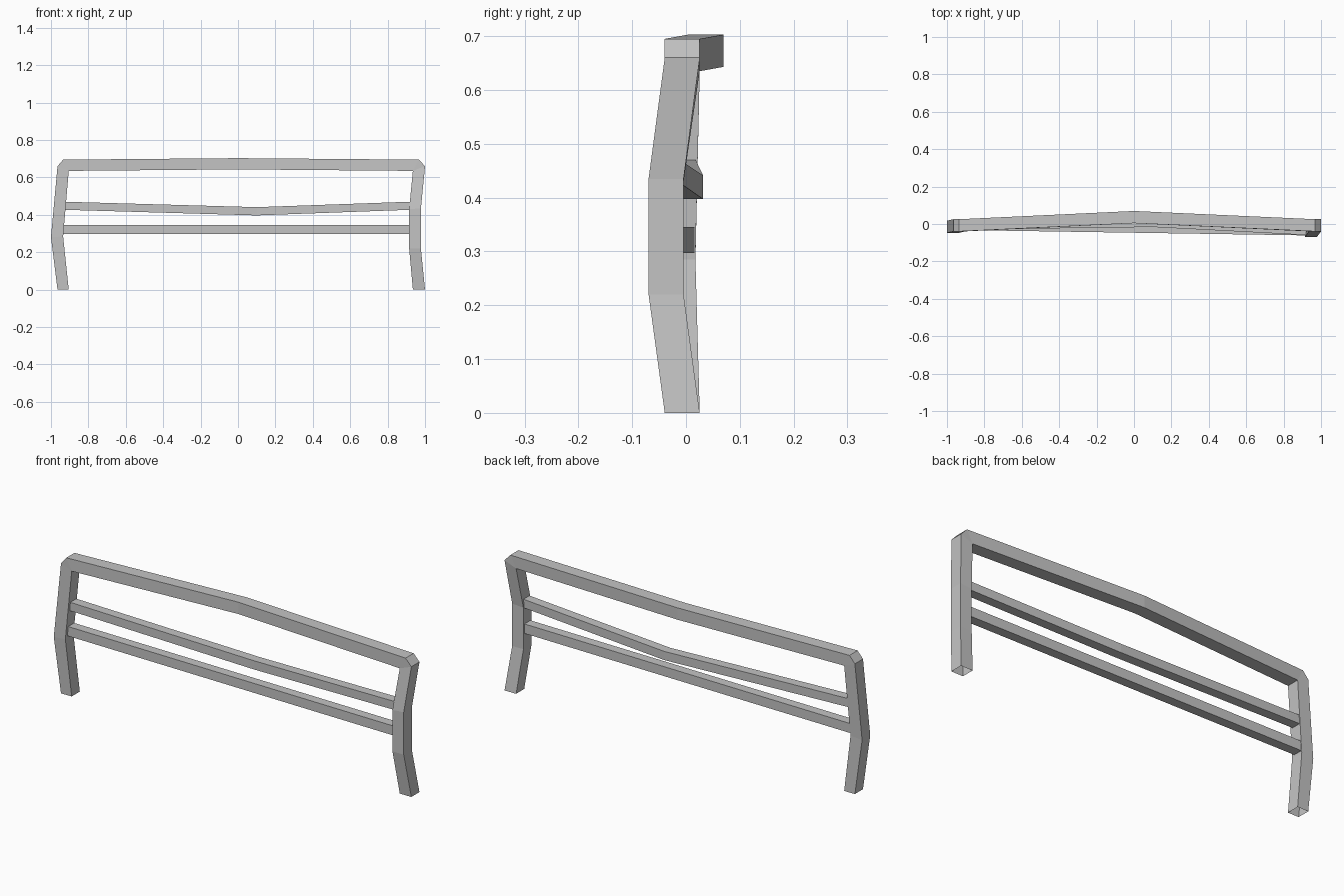
import bpy
import bmesh

cube = bpy.data.objects.get("Cube")
if cube:
    bpy.data.objects.remove(cube, do_unlink=True)

# Plain grey metal
grey = bpy.data.materials.new("grey_metal")
grey.use_nodes = True
colour = (0.55, 0.55, 0.55, 1)
grey.diffuse_color = colour
grey.node_tree.nodes["Principled BSDF"].inputs["Base Color"].default_value = colour


def make_bar(name, stations, depth, capped):
    """Loft a four-sided bar; each station is outer (x, z), inner (x, z), centre y."""
    bm = bmesh.new()
    rings = []
    for (outer_x, outer_z), (inner_x, inner_z), y in stations:
        front, back = y - depth / 2, y + depth / 2
        corners = [(outer_x, front, outer_z), (outer_x, back, outer_z),
                   (inner_x, back, inner_z), (inner_x, front, inner_z)]
        rings.append([bm.verts.new(corner) for corner in corners])
    for ring, following in zip(rings, rings[1:]):
        for i in range(4):
            j = (i + 1) % 4
            bm.faces.new((ring[i], ring[j], following[j], following[i]))
    if capped:
        bm.faces.new(rings[0])
        bm.faces.new(rings[-1])
    # Merge shared inner corners, where the chamfer pivots
    bmesh.ops.remove_doubles(bm, verts=bm.verts[:], dist=0.0005)
    bmesh.ops.recalc_face_normals(bm, faces=bm.faces[:])
    mesh = bpy.data.meshes.new(name)
    bm.to_mesh(mesh)
    bm.free()
    mesh.materials.append(grey)
    bar = bpy.data.objects.new(name, mesh)
    bpy.context.scene.collection.objects.link(bar)
    return bar


def rail_station(x, top, bottom, y):
    return (x, top), (x, bottom), y


# Tubular frame: right leg, chamfered corner, bowed top bar, corner, left leg
end_y = -0.007
left_bend_y = -0.037
make_bar("bent_frame", [
    ((-0.965, 0), (-0.905, 0), end_y),
    ((-1, 0.28), (-0.935, 0.285), -0.015),
    ((-0.965, 0.66), (-0.905, 0.635), end_y),
    ((-0.935, 0.695), (-0.905, 0.635), end_y),
    ((0, 0.703), (0, 0.643), 0.037),
    ((0.967, 0.695), (0.935, 0.635), end_y),
    ((1, 0.66), (0.935, 0.635), end_y),
    ((0.978, 0.435), (0.915, 0.43), left_bend_y),
    ((0.978, 0.22), (0.915, 0.22), left_bend_y),
    ((1, 0), (0.935, 0), end_y),
], depth=0.065, capped=False)

# Sagging middle rail
make_bar("middle_rail", [
    rail_station(-0.93, 0.47, 0.427, -0.006),
    rail_station(0.1, 0.441, 0.397, 0.008),
    rail_station(0.92, 0.47, 0.427, -0.035),
], depth=0.048, capped=True)

# Straight lower rail
make_bar("lower_rail", [
    rail_station(-0.945, 0.345, 0.297, -0.008),
    rail_station(0.925, 0.345, 0.297, left_bend_y),
], depth=0.048, capped=True)
